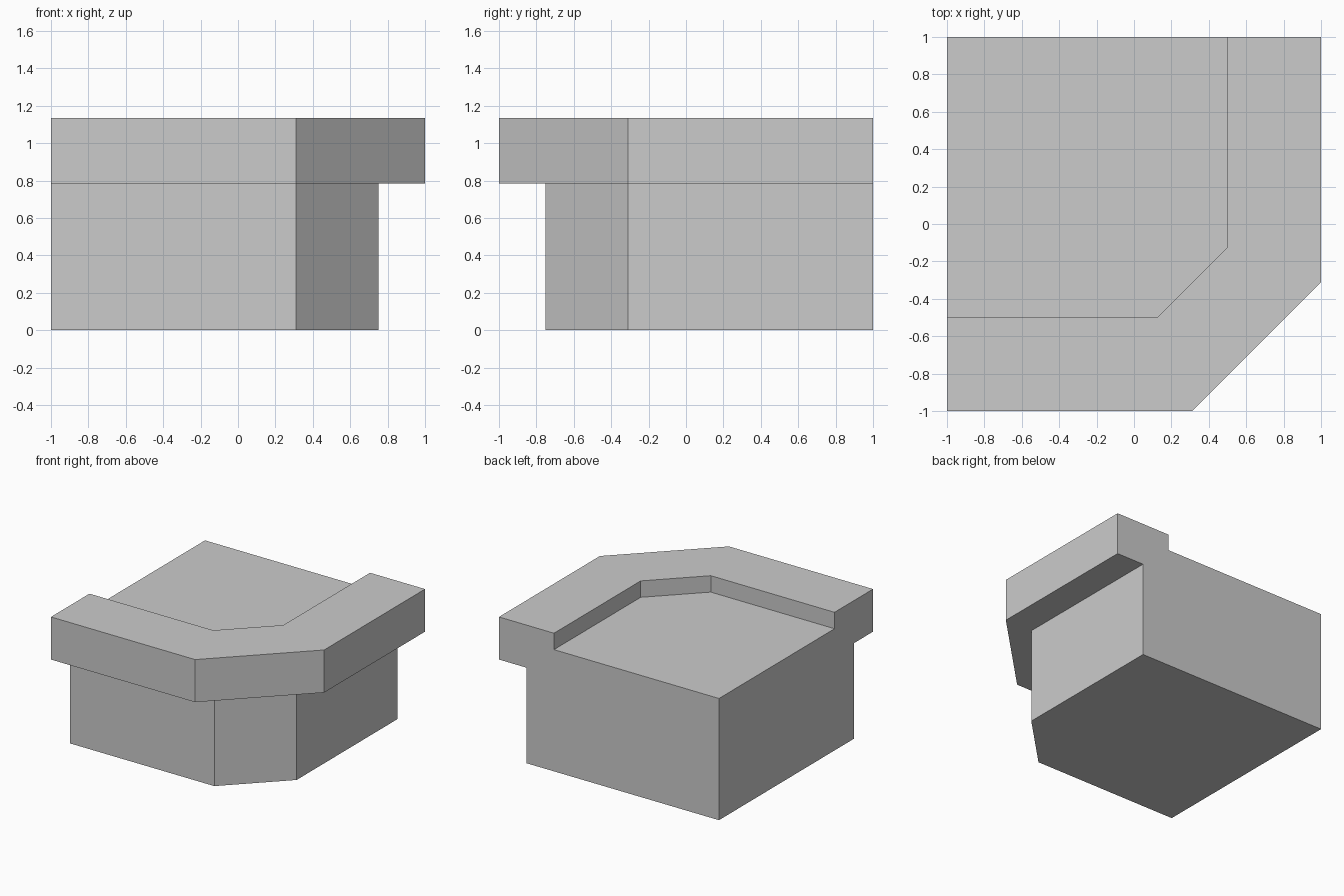
import bpy
import bmesh

cube = bpy.data.objects.get("Cube")
if cube:
    bpy.data.objects.remove(cube, do_unlink=True)

# Plain grey material
grey = bpy.data.materials.new("light grey")
grey.use_nodes = True
colour = (0.6, 0.6, 0.6, 1.0)
grey.diffuse_color = colour
grey.node_tree.nodes["Principled BSDF"].inputs["Base Color"].default_value = colour

# Cross-section of the kerbed corner: reach, chamfer start, height
section = [
    (0.75, 0.31, 0.0),      # foot
    (0.75, 0.31, 0.785),    # under the overhang
    (1.0, 0.31, 0.785),     # overhang lip
    (1.0, 0.31, 1.135),     # outer rim
    (0.5, 0.125, 1.135),    # inner rim
    (0.5, 0.125, 1.0),      # sunken floor
]

# Sweep the section around the chamfered corner
bm = bmesh.new()
rows = []
for reach, chamfer, z in section:
    path = [(-1, -reach), (chamfer, -reach), (reach, -chamfer), (reach, 1)]
    rows.append([bm.verts.new((x, y, z)) for x, y in path])
for low, high in zip(rows, rows[1:]):
    for i in range(3):
        bm.faces.new((low[i], low[i + 1], high[i + 1], high[i]))

# Close the base, the floor and the two flat ends
back_low = bm.verts.new((-1, 1, 0))
back_high = bm.verts.new((-1, 1, 1.0))
bm.faces.new(rows[0] + [back_low])
bm.faces.new(rows[-1] + [back_high])
for end in (0, -1):
    bm.faces.new([row[end] for row in rows] + [back_high, back_low])
bmesh.ops.recalc_face_normals(bm, faces=bm.faces)

mesh = bpy.data.meshes.new("corner_ledge")
bm.to_mesh(mesh)
bm.free()
mesh.materials.append(grey)
ledge = bpy.data.objects.new("corner_ledge", mesh)
bpy.context.collection.objects.link(ledge)
